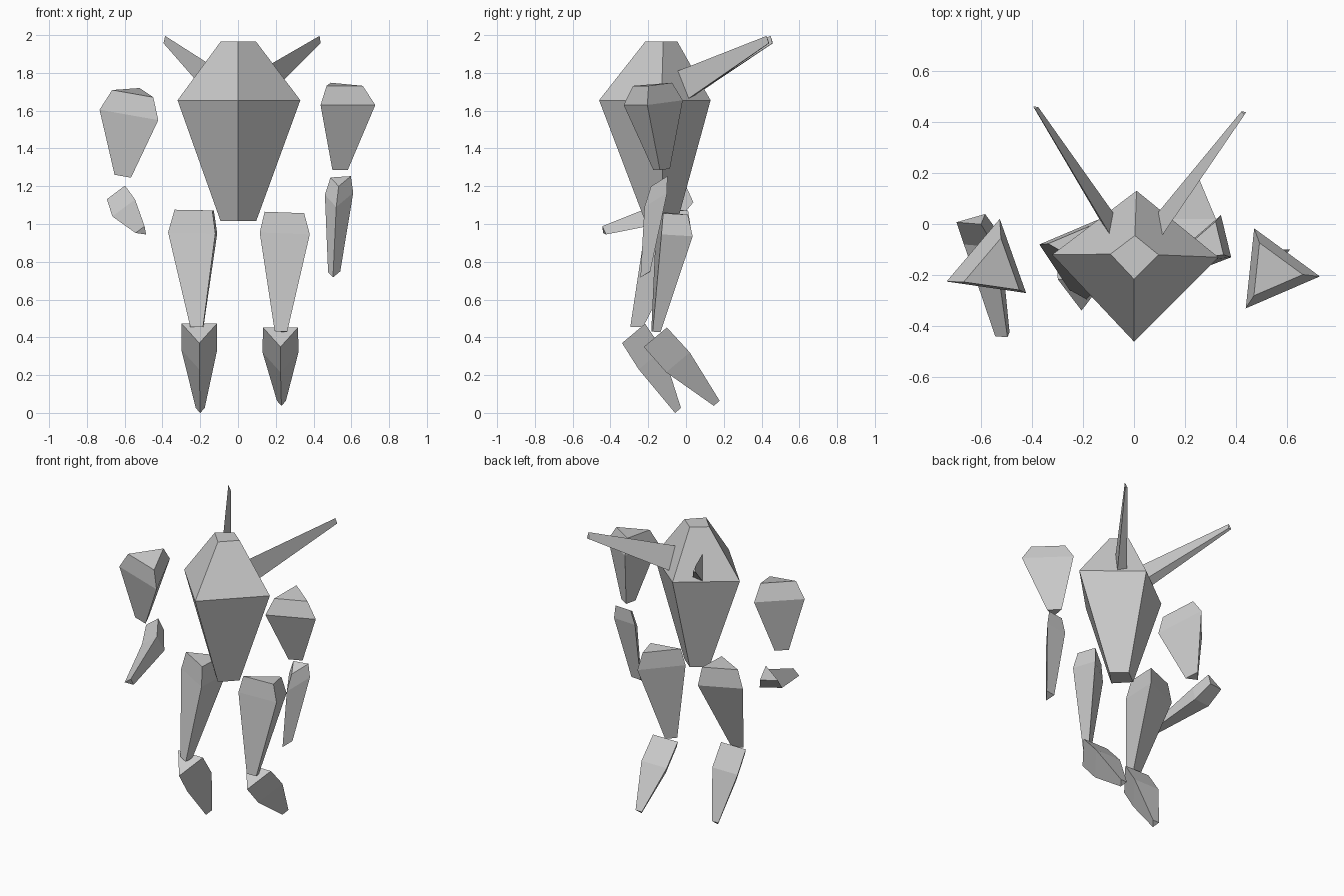
import bpy, bmesh
from mathutils import Vector

grey = bpy.data.materials.new("plain grey")
grey.diffuse_color = (0.6, 0.6, 0.6, 1)


def tapered(name, section, *ends):
    """Skin a cross-section to scaled copies of itself; ends are (centre, scale)."""
    pts = [Vector(p) for p in section]
    mid = sum(pts, Vector()) / len(pts)
    copies = [[Vector(c) + (p - mid) * s for p in pts] for c, s in ends]
    rings = [copies[0], pts] + copies[1:]
    bm = bmesh.new()
    loops = [[bm.verts.new(p) for p in r] for r in rings]
    n = len(pts)
    for a, b in zip(loops, loops[1:]):
        for i in range(n):
            j = (i + 1) % n
            bm.faces.new((a[i], a[j], b[j], b[i]))
    bm.faces.new(loops[0])
    bm.faces.new(loops[-1][::-1])
    bmesh.ops.recalc_face_normals(bm, faces=bm.faces)
    me = bpy.data.meshes.new(name)
    bm.to_mesh(me)
    bm.free()
    me.materials.append(grey)
    ob = bpy.data.objects.new(name, me)
    bpy.context.collection.objects.link(ob)


# Body: four-sided, widest at the shoulders
tapered("body",
        [(0, -.46, 1.655), (.33, -.13, 1.655), (.01, .13, 1.655), (-.32, -.12, 1.655)],
        ((.002, -.125, 1.965), .29), ((.002, -.125, 1.015), .29))

# Horns: ridge, inner and outer edge, tapering up and back
tapered("right_horn",
        [(.11, -.045, 1.81), (.065, .01, 1.655), (.135, 0, 1.655)],
        ((.43, .435, 1.97), .25))
tapered("left_horn",
        [(-.095, -.04, 1.81), (-.05, .0, 1.655), (-.13, .01, 1.655)],
        ((-.385, .455, 1.97), .25))

# Upper arms
tapered("right_upper_arm",
        [(.437, -.33, 1.63), (.727, -.205, 1.63), (.47, -.017, 1.655)],
        ((.54, -.184, 1.737), .66), ((.53, -.132, 1.288), .28))
tapered("left_upper_arm",
        [(-.733, -.225, 1.605), (-.422, -.27, 1.55), (-.525, .02, 1.62)],
        ((-.545, -.18, 1.70), .7), ((-.605, -.15, 1.257), .28))

# Forearms: right hangs down, left reaches forward
tapered("right_forearm",
        [(.52, -.22, 1.09), (.61, -.10, 1.165), (.46, -.11, 1.155)],
        ((.54, -.13, 1.233), .72), ((.507, -.208, .737), .43))
tapered("left_forearm",
        [(-.665, -.08, 1.04), (-.545, -.09, 1.13), (-.525, -.04, 1.02)],
        ((-.625, .015, 1.15), .8), ((-.508, -.435, .962), .4))

# Thighs
tapered("right_thigh",
        [(.115, -.16, .955), (.38, -.13, .945), (.34, .035, .935)],
        ((.27, -.085, 1.057), .79), ((.235, -.165, .43), .25))
tapered("left_thigh",
        [(-.37, -.08, .955), (-.12, -.22, .95), (-.11, .03, .95)],
        ((-.2, -.085, 1.073), .8), ((-.207, -.26, .455), .27))

# Lower legs: slanting down and back
for name, x, y, z, top, tip in (
        ("right_lower_leg", .225, .02, .32, (.225, -.142, .418), (.23, .168, .055)),
        ("left_lower_leg", -.205, -.125, .335, (-.205, -.257, .438), (-.2, -.037, .017))):
    tapered(name,
            [(x, y - .125, z - .105), (x + .095, y, z), (x - .095, y, z)],
            (top, .98), (tip, .25))
